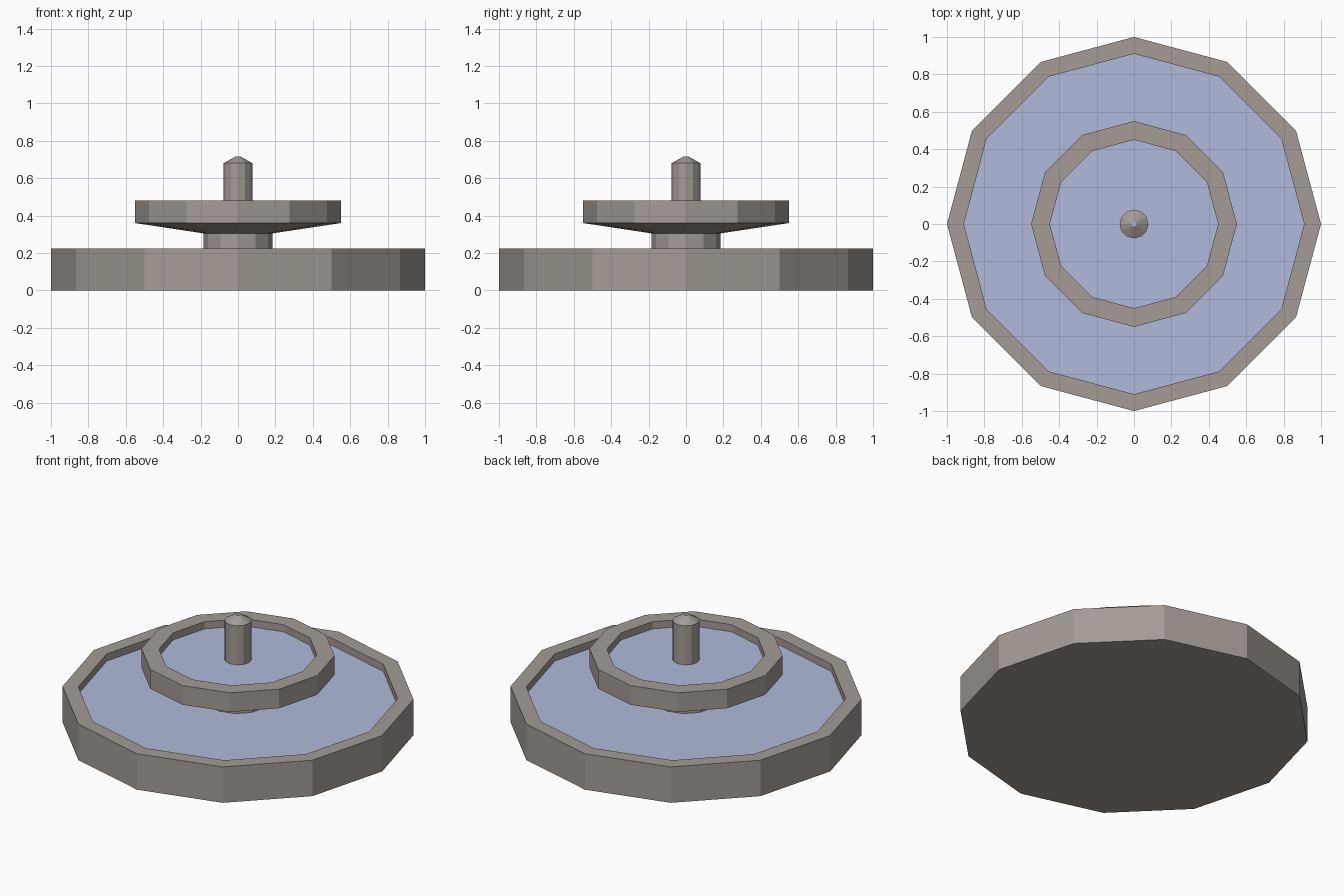
import bpy
import bmesh
import math

if "Cube" in bpy.data.objects:
    bpy.data.objects.remove(bpy.data.objects["Cube"])

SIDES = 12


def make_material(name, color):
    m = bpy.data.materials.new(name)
    m.diffuse_color = (*color, 1.0)
    m.use_nodes = True
    m.node_tree.nodes["Principled BSDF"].inputs["Base Color"].default_value = m.diffuse_color
    return m


stone = make_material("warm grey stone", (0.37, 0.33, 0.30))
water = make_material("pale blue water", (0.44, 0.49, 0.71))


def lathe(name, profile, material):
    """Revolve (radius, height) points into a flat-faced 12-sided solid."""
    bm = bmesh.new()
    rings = []
    for r, z in profile:
        if r == 0:
            rings.append([bm.verts.new((0, 0, z))] * SIDES)
        else:
            rings.append([bm.verts.new((r * math.cos(2 * math.pi * i / SIDES),
                                        r * math.sin(2 * math.pi * i / SIDES), z))
                          for i in range(SIDES)])
    for low, high in zip(rings, rings[1:]):
        for i in range(SIDES):
            j = (i + 1) % SIDES
            corners = list(dict.fromkeys((low[i], low[j], high[j], high[i])))
            bm.faces.new(corners)
    bmesh.ops.recalc_face_normals(bm, faces=bm.faces)
    mesh = bpy.data.meshes.new(name)
    bm.to_mesh(mesh)
    bm.free()
    mesh.materials.append(material)
    obj = bpy.data.objects.new(name, mesh)
    bpy.context.collection.objects.link(obj)
    return obj


def water_disc(name, radius, z):
    """Flat water surface, with a thin body below it."""
    return lathe(name, [(0, z - 0.008), (radius, z - 0.008), (radius, z), (0, z)], water)


# Lower basin with a raised rim
lathe("lower_basin", [(0, 0), (1, 0), (1, 0.225), (0.91, 0.225),
                      (0.91, 0.165), (0, 0.165)], stone)
water_disc("lower_water", 0.91, 0.18)

# Pedestal between the basins
lathe("pedestal", [(0, 0.165), (0.185, 0.165), (0.185, 0.31), (0, 0.31)], stone)

# Upper bowl with a sloping underside
lathe("upper_bowl", [(0, 0.305), (0.185, 0.305), (0.55, 0.36), (0.55, 0.48),
                     (0.45, 0.48), (0.45, 0.42), (0, 0.42)], stone)
water_disc("upper_water", 0.45, 0.435)

# Central spout with a bevelled tip and small water outlet
lathe("spout", [(0, 0.42), (0.077, 0.42), (0.077, 0.68), (0.015, 0.715), (0, 0.715)], stone)
water_disc("spout_outlet", 0.013, 0.717)
